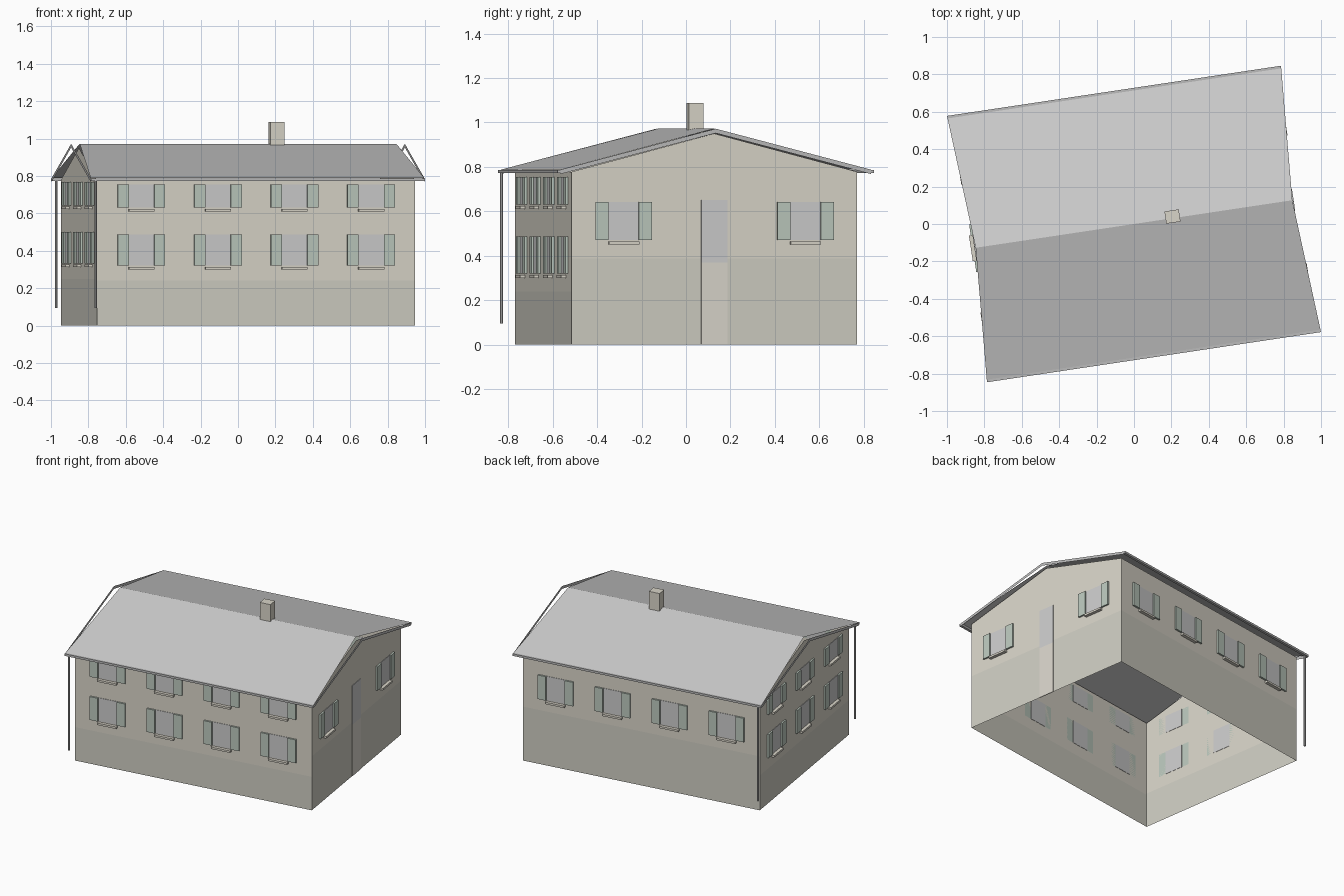
import bpy, bmesh
from math import radians
from mathutils import Matrix

if "Cube" in bpy.data.objects:
    bpy.data.objects.remove(bpy.data.objects["Cube"])

L, W = 0.86, 0.65            # half length / half width of the walls
EAVE_U, EAVE_V = 0.902, 0.706  # half extents of the roof eaves
EAVE_Z, RIDGE_Z = 0.788, 0.972
SPIN = Matrix.Rotation(radians(8.54), 4, 'Z')


def material(name, rgb):
    m = bpy.data.materials.new(name)
    m.diffuse_color = (*rgb, 1)
    m.use_nodes = True
    m.node_tree.nodes["Principled BSDF"].inputs["Base Color"].default_value = m.diffuse_color
    return m


PLASTER = material("plaster", (0.69, 0.66, 0.58))
BASE = material("base_plaster", (0.62, 0.61, 0.54))
PANEL = material("entrance_panel", (0.70, 0.67, 0.60))
GLASS = material("pale_glass", (0.68, 0.68, 0.70))
GREEN = material("green_shutter", (0.50, 0.58, 0.51))
ROOF = material("roof_grey", (0.6, 0.6, 0.6))
METAL = material("metal_grey", (0.5, 0.5, 0.5))


def make(name, bm, mat, frame=Matrix()):
    me = bpy.data.meshes.new(name)
    bm.transform(SPIN @ frame)
    bm.to_mesh(me)
    bm.free()
    me.materials.append(mat)
    ob = bpy.data.objects.new(name, me)
    bpy.context.collection.objects.link(ob)
    return ob


def sheet(name, polys, mat, frame=Matrix()):
    bm = bmesh.new()
    for p in polys:
        bm.faces.new([bm.verts.new(c) for c in p])
    bmesh.ops.remove_doubles(bm, verts=bm.verts, dist=1e-5)
    return make(name, bm, mat, frame)


def box(name, lo, hi, mat, frame=Matrix()):
    bm = bmesh.new()
    bmesh.ops.create_cube(bm, size=1)
    for v in bm.verts:
        v.co = [(a + b) / 2 + c * (b - a) for a, b, c in zip(lo, hi, v.co)]
    return make(name, bm, mat, frame)


def window(name, x, z0, z1, frame):
    w, s = 0.069, 0.059
    box(name + "_pane", (x - w, -0.003, z0), (x + w, 0.002, z1), GLASS, frame)
    box(name + "_sill", (x - w, -0.022, z0 - 0.02), (x + w, 0, z0 - 0.006), PLASTER, frame)
    for side, a in (("left", x - w - s), ("right", x + w)):
        box(f"{name}_{side}_shutter", (a, -0.012, z0), (a + s, 0, z1), GREEN, frame)


# Walls: each local frame has x along the wall and -y pointing outward
two_rows = [(0.32, 0.487), (0.63, 0.755)]
one_row = [(0.47, 0.642)]
long_x = [-0.621, -0.207, 0.207, 0.621]
walls = [
    ("front", 0, L, W, 0.24, 0, long_x, two_rows),
    ("right", 90, W, L, 0.387, 1, [-0.414, 0.414], one_row),
    ("back", 180, L, W, 0.387, 0, long_x, one_row),
    ("left", 270, W, L, 0.25, 1, [-0.414, 0, 0.414], [(0.333, 0.5), (0.643, 0.768)]),
]
for name, deg, half, dist, band, gable, xs, rows in walls:
    f = Matrix.Rotation(radians(deg), 4, 'Z') @ Matrix.Translation((0, -dist, 0))
    sheet(name + "_base_wall", [[(-half, 0, 0), (half, 0, 0), (half, 0, band), (-half, 0, band)]], BASE, f)
    top = [(half, 0, 0.778)] + ([(0, 0, 0.95)] if gable else []) + [(-half, 0, 0.778)]
    sheet(name + "_upper_wall", [[(-half, 0, band), (half, 0, band)] + top], PLASTER, f)
    for r, (z0, z1) in enumerate(rows):
        for i, x in enumerate(xs):
            window(f"{name}_window_{r}_{i}", x, z0, z1, f)
    if name == "right":
        box("entrance_door", (-0.06, -0.003, 0.37), (0.06, 0.002, 0.65), GLASS, f)
        box("entrance_panel", (-0.06, -0.003, 0), (0.06, 0.002, 0.37), PANEL, f)

# Roof slopes: the ridge is shorter than the eaves
RU = 0.856
sheet("roof", [[(-EAVE_U, s * EAVE_V, EAVE_Z), (EAVE_U, s * EAVE_V, EAVE_Z),
                (RU, 0, RIDGE_Z), (-RU, 0, RIDGE_Z)][::-s] for s in (-1, 1)], ROOF)

# Thin verge boards standing at both gable ends
for end, u in (("left", -EAVE_U), ("right", EAVE_U)):
    sheet(end + "_verge_board",
          [[(u, s * EAVE_V, EAVE_Z - 0.02), (u, s * EAVE_V, EAVE_Z),
            (u, 0, RIDGE_Z), (u, 0, RIDGE_Z - 0.02)] for s in (-1, 1)], METAL)

# Gutters and downpipes along both eaves
for side, s in (("front", -1), ("back", 1)):
    v0, v1 = sorted((s * 0.702, s * 0.72))
    box(side + "_gutter", (-EAVE_U, v0, 0.772), (EAVE_U, v1, 0.787), METAL)
    bm = bmesh.new()
    bmesh.ops.create_cone(bm, cap_ends=True, segments=8, radius1=0.007, radius2=0.007, depth=0.68)
    make(side + "_downpipe", bm, METAL, Matrix.Translation((-0.876, s * 0.708, 0.435)))

# Chimney
box("chimney", (0.171, -0.024, 0.955), (0.248, 0.042, 1.088), PLASTER)
